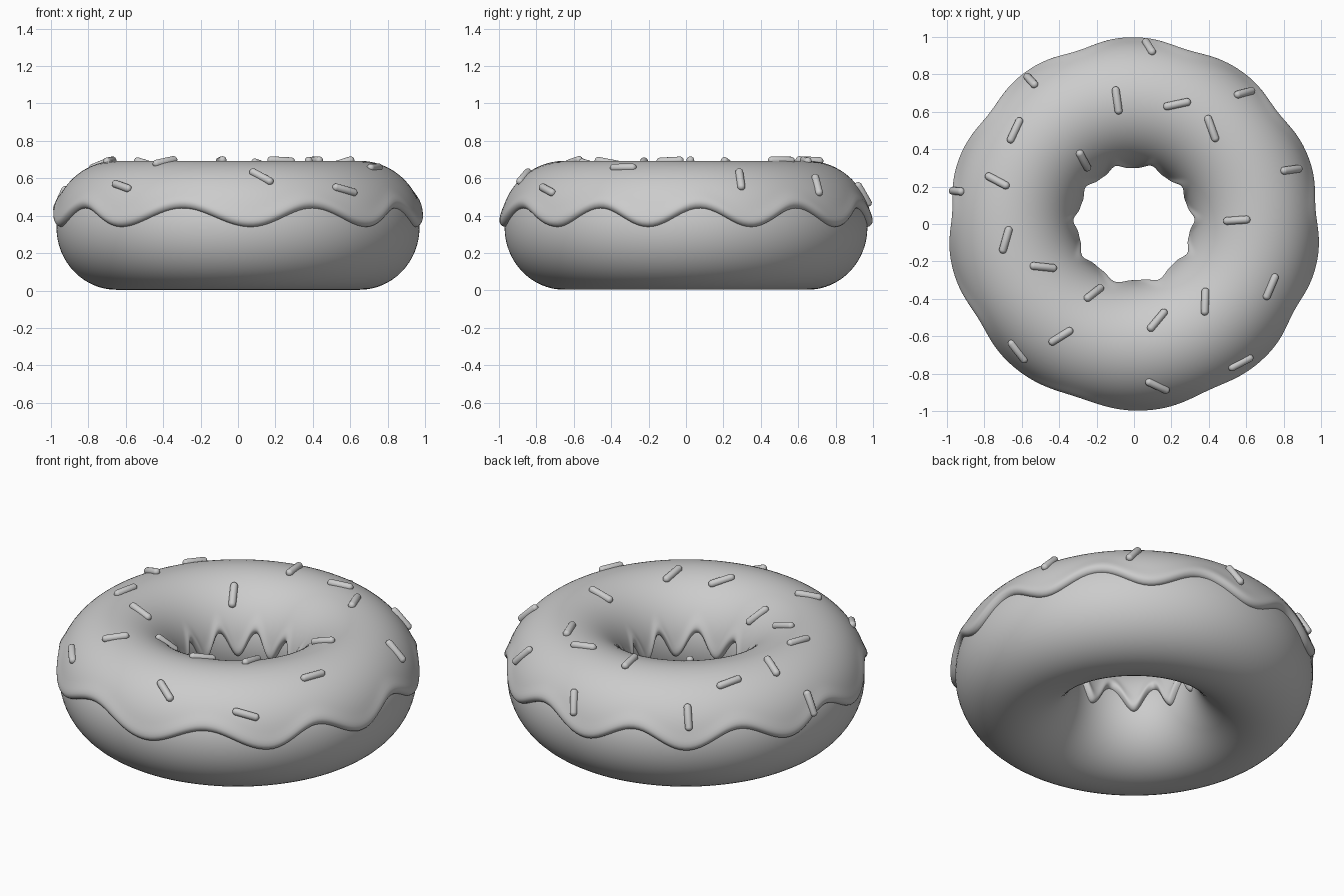
import bpy, bmesh
from math import sin, cos, pi, asin, sqrt, exp, radians, hypot
from mathutils import Vector, Matrix

if "Cube" in bpy.data.objects:
    bpy.data.objects.remove(bpy.data.objects["Cube"])

R, A, B, ZC = 0.65, 0.32, 0.333, 0.337   # ring radius, tube half width / height, tube centre height
T = 0.023                                # icing thickness
N = 216                                  # steps around the ring


def tube_point(az, phi, h=0.0):
    """Point on the tube surface, raised by h."""
    r = R + (A + h) * cos(phi)
    return Vector((r * cos(az), r * sin(az), ZC + (B + h) * sin(phi)))


def ring_mesh(name, rows, closed):
    """Skin rows of points running around the ring."""
    bm = bmesh.new()
    vs = [[bm.verts.new(p) for p in row] for row in rows]
    m = len(vs[0])
    for i in range(len(vs)):
        a, b = vs[i], vs[(i + 1) % len(vs)]
        for j in range(m if closed else m - 1):
            k = (j + 1) % m
            bm.faces.new((a[j], b[j], b[k], a[k]))
    bmesh.ops.recalc_face_normals(bm, faces=bm.faces)
    return finish(name, bm)


def finish(name, bm):
    for f in bm.faces:
        f.smooth = True
    me = bpy.data.meshes.new(name)
    bm.to_mesh(me)
    bm.free()
    ob = bpy.data.objects.new(name, me)
    bpy.context.collection.objects.link(ob)
    return ob


# dough ring
ring_mesh("dough", [[tube_point(2 * pi * i / N, 2 * pi * j / 64) for j in range(64)]
                    for i in range(N)], True)

# icing: drips hang lowest at these angles around the ring
DRIPS = [-167, -130, -86, -45, -12, 21, 55, 91, 125, 160, 193]


def wave(deg):
    """1 at a drip tip, 0 half way between two drips."""
    for a, b in zip(DRIPS, DRIPS[1:]):
        if a <= deg <= b:
            return 0.5 + 0.5 * cos(2 * pi * (deg - a) / (b - a))
    return 1.0


def icing_height(s):
    """Thickness at distance s from the icing edge, with a fat rounded rim."""
    u = min(s / T, 1)
    return T * sqrt(1 - (1 - u) ** 2) + 0.007 * u * exp(-((s - 0.035) / 0.035) ** 2)


EDGE = [0.0, 0.002, 0.006, 0.012, 0.02, 0.03, 0.042, 0.056, 0.075, 0.1]
rows = []
for i in range(N):
    deg = -167 + 360 * i / N
    az, w = radians(deg), wave(deg)
    lo = asin((0.44 - 0.10 * w - ZC) / B)              # outer edge
    hi = pi - asin((0.435 - 0.135 * w - ZC) / B)       # inner edge
    row = [tube_point(az, lo, -0.012)]
    row += [tube_point(az, lo + s / A, icing_height(s)) for s in EDGE]
    p0, p1 = lo + 0.1 / A, hi - 0.1 / A
    row += [tube_point(az, p0 + (p1 - p0) * j / 32, T) for j in range(1, 32)]
    row += [tube_point(az, hi - s / A, icing_height(s)) for s in reversed(EDGE)]
    row.append(tube_point(az, hi, -0.012))
    rows.append(row)
ring_mesh("icing", rows, False)

# sprinkles: x, y and heading in the top view
SPRINKLES = [
    (.08, .945, -58), (-.55, .765, -48), (-.09, .66, -82), (.23, .64, 12), (.59, .70, 15),
    (.415, .51, -70), (-.635, .50, 65), (-.27, .34, -62), (-.73, .23, -28), (-.945, .175, -5),
    (.84, .29, 8), (.55, .02, 4), (-.685, -.085, 74), (-.485, -.23, -6), (-.215, -.37, 38),
    (-.39, -.60, 32), (-.62, -.68, -52), (.38, -.415, 88), (.73, -.335, 67), (.125, -.515, 50),
    (.57, -.74, 28), (.125, -.865, -25)]

for n, (x, y, head) in enumerate(SPRINKLES):
    r = hypot(x, y)
    c = max(-0.99, min(0.99, (r - R) / (A + T)))
    up = sqrt(1 - c * c)
    normal = Vector((c / (A + T) * x / r, c / (A + T) * y / r, up / (B + T))).normalized()
    d = Vector((cos(radians(head)), sin(radians(head)), 0))
    d.z = -(d.x * normal.x + d.y * normal.y) / normal.z
    d.normalize()
    bm = bmesh.new()
    bmesh.ops.create_uvsphere(bm, u_segments=16, v_segments=11, radius=0.021)
    for v in bm.verts:                                 # stretch the ball into a capsule
        v.co.z += 0.054 if v.co.z > 0 else -0.054
    ob = finish(f"sprinkle_{n + 1}", bm)
    rot = Matrix((normal.cross(d), normal, d)).transposed()
    rot = Matrix((d.cross(normal) * -1, normal * -1, d)).transposed() if rot.determinant() < 0 else rot
    pos = Vector((x, y, ZC + (B + T) * up)) + normal * 0.002
    ob.matrix_world = Matrix.Translation(pos) @ rot.to_4x4()
